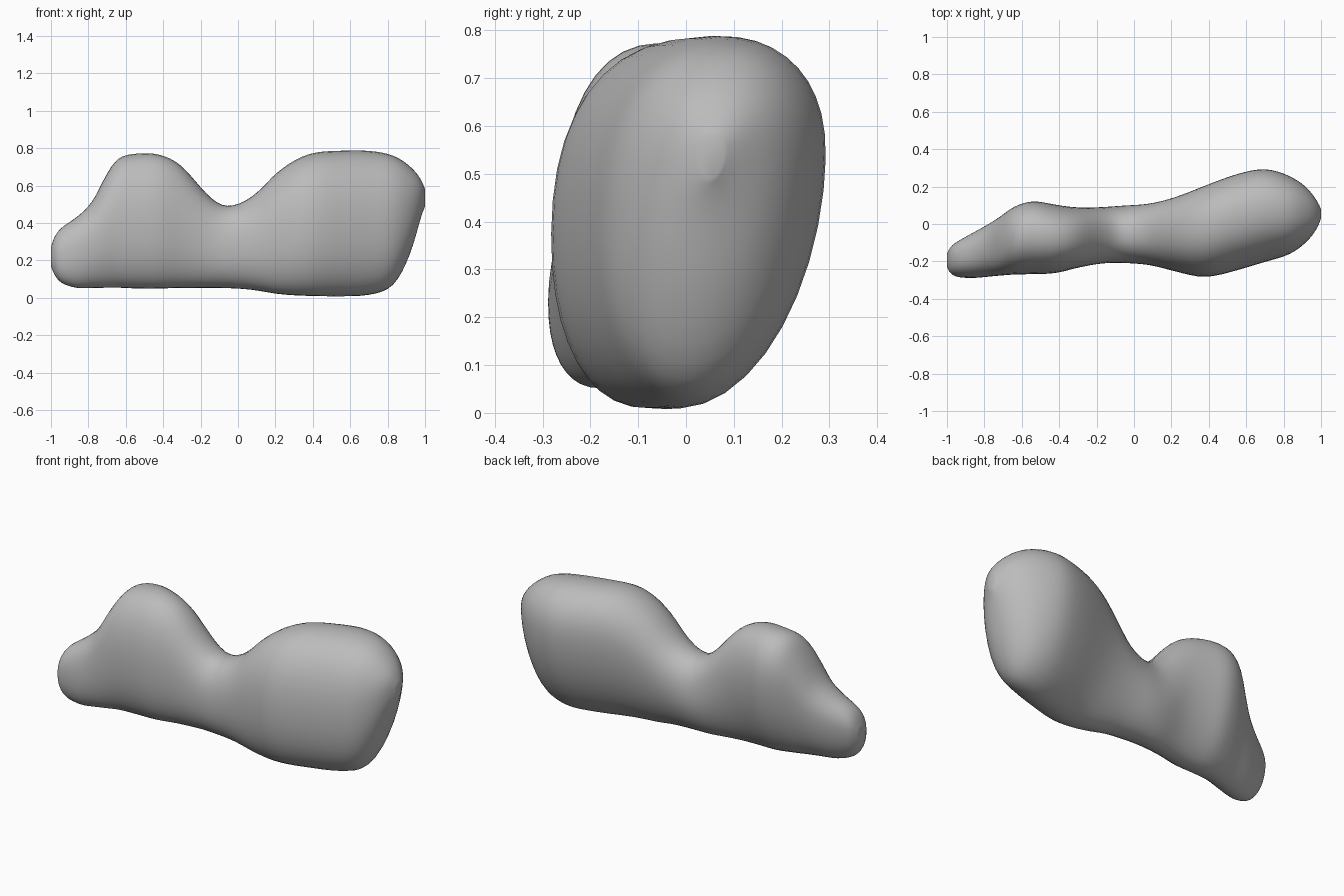
import bpy
import bmesh
import math
from mathutils import Vector

QUARTER = 10  # points in each quarter of a cross-section
STEPS = 4     # smooth sections between neighbouring stations
FULL = 2.25   # superellipse exponent of the rounded quarters
SLACK = 1.85  # flatter exponent where the back tucks under

# Stations along the body: x, front y, back y, bottom z, top z
STATIONS = [
    (-1, -.23, -.16, .17, .27),
    (-.98, -.265, -.12, .12, .33),
    (-.94, -.285, -.09, .075, .38),
    (-.86, -.29, -.045, .05, .435),
    (-.78, -.283, 0, .05, .515),
    (-.71, -.277, .045, .05, .65),
    (-.64, -.272, .095, .05, .75),
    (-.54, -.27, .125, .045, .775),
    (-.42, -.265, .105, .045, .77),
    (-.3, -.235, .09, .05, .71),
    (-.17, -.212, .092, .05, .56),
    (-.06, -.21, .1, .05, .49),
    (.08, -.22, .11, .04, .545),
    (.22, -.255, .145, .015, .685),
    (.38, -.288, .208, .005, .775),
    (.55, -.25, .27, .003, .79),
    (.7, -.205, .298, .01, .79),
    (.83, -.165, .26, .06, .765),
    (.92, -.1, .2, .23, .705),
    (.975, -.03, .13, .42, .64),
    (1, .03, .08, .49, .58),
]


def make_material(name, colour):
    mat = bpy.data.materials.new(name)
    mat.use_nodes = True
    mat.diffuse_color = colour
    mat.node_tree.nodes["Principled BSDF"].inputs["Base Color"].default_value = colour
    return mat


def smooth_stations(stations):
    """Resample the stations with a Catmull-Rom spline."""
    pts = [Vector(s) for s in stations]
    padded = [pts[0]] + pts + [pts[-1]]
    result = []
    for a, b, c, d in zip(padded, padded[1:], padded[2:], padded[3:]):
        for step in range(STEPS):
            t = step / STEPS
            result.append(b + (c - a) * (t / 2)
                          + (a - b * 2.5 + c * 2 - d / 2) * t ** 2
                          + (b * 1.5 - a / 2 - c * 1.5 + d / 2) * t ** 3)
    return result + [pts[-1]]


def quarter_arc(start, end, corner, exponent):
    """Superellipse quarter from start to end, bulging towards corner."""
    centre = start + end - corner
    for i in range(QUARTER):
        angle = math.pi / 2 * i / QUARTER
        yield (centre + (start - centre) * math.cos(angle) ** (2 / exponent)
               + (end - centre) * math.sin(angle) ** (2 / exponent))


def section_points(station):
    """One closed cross-section: upright front, back bulging high up."""
    x, front, back, bottom, top = station
    lobe = min(abs(x + .15) / .45, 1)
    width, height = back - front, top - bottom
    crest = Vector((front + width * (.5 + .06 * lobe), top))
    keel = Vector((front + width * (.5 - .08 * lobe), bottom))
    belly = Vector((front, bottom + height * .48))
    rump = Vector((back, bottom + height * (.5 + .18 * lobe)))
    for start, end, exponent in ((rump, crest, FULL), (crest, belly, FULL),
                                 (belly, keel, FULL), (keel, rump, SLACK)):
        side, level = (start, end) if start in (rump, belly) else (end, start)
        corner = Vector((side.x, level.y))
        for p in quarter_arc(start, end, corner, exponent):
            yield (x, p.x, p.y)


def loft(name, stations, material):
    """Skin the cross-sections into one closed smooth body."""
    bm = bmesh.new()
    rings = [[bm.verts.new(p) for p in section_points(s)] for s in stations]
    for ring, following in zip(rings, rings[1:]):
        for i in range(len(ring)):
            bm.faces.new((ring[i - 1], ring[i], following[i], following[i - 1]))
    bm.faces.new(rings[0])
    bm.faces.new(rings[-1])
    # Relax the skin a little so the lobes flow into each other
    inner = [v for ring in rings[2:-2] for v in ring]
    for _ in range(4):
        bmesh.ops.smooth_vert(bm, verts=inner, factor=.5,
                              use_axis_x=True, use_axis_y=True, use_axis_z=True)
    bmesh.ops.recalc_face_normals(bm, faces=bm.faces)
    mesh = bpy.data.meshes.new(name)
    bm.to_mesh(mesh)
    bm.free()
    mesh.materials.append(material)
    obj = bpy.data.objects.new(name, mesh)
    bpy.context.collection.objects.link(obj)
    bpy.ops.object.select_all(action="DESELECT")
    obj.select_set(True)
    bpy.context.view_layer.objects.active = obj
    bpy.ops.object.shade_smooth_by_angle(angle=math.radians(60))
    return obj


default_cube = bpy.data.objects.get("Cube")
if default_cube:
    bpy.data.objects.remove(default_cube, do_unlink=True)

# Single body: low snout, upright hump, saddle and large rear lobe
grey = make_material("plain grey", (.5, .5, .5, 1))
loft("two_lobed_body", smooth_stations(STATIONS), grey)
